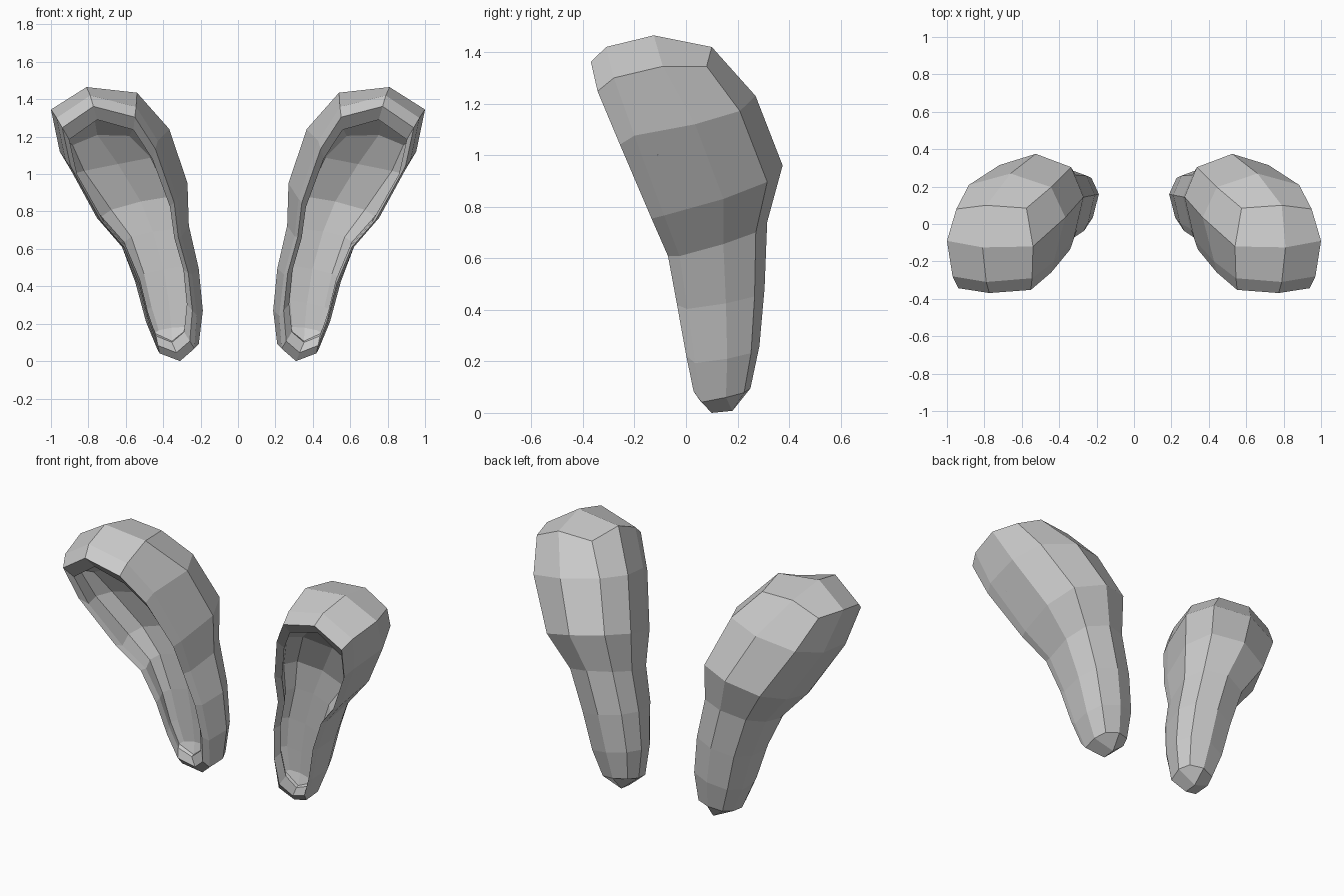
import bpy, bmesh
from mathutils import Vector

if "Cube" in bpy.data.objects:
    bpy.data.objects.remove(bpy.data.objects["Cube"])

# Unit arc around the back of the ear, inner-side rim to outer-side rim
ARC = [(-.79, -1), (-1, 0), (-.74, .69), (0, 1), (.76, .74), (1, 0), (.9, -1)]

# Sections up the ear: centre x, y, z, half width, half depth, sideways tilt, backward tilt
SECTIONS = [
    (.32, .155, .075, .11, .095, -.015, .02),
    (.34, .16, .24, .152, .125, -.03, .02),
    (.38, .155, .46, .17, .15, -.035, .025),
    (.45, .145, .69, .187, .17, -.035, .05),
    (.525, .145, .89, .255, .23, -.06, .07),
    (.66, .035, 1.18, .293, .235, -.06, .05),
]

# Crown arc in the same order, plus the two centre points (front, middle) of each end cap
CROWN = [(.545, -.29, 1.36), (.54, -.12, 1.435), (.575, .085, 1.41), (.79, .10, 1.42),
         (.95, .08, 1.345), (1.0, -.09, 1.345), (.97, -.28, 1.30)]
TOP_CAP = [(.79, -.31, 1.42), (.81, -.125, 1.465)]
BOTTOM_CAP = [(.31, .10, 0), (.31, .18, .008)]


def section(cx, cy, cz, w, d, a, b):
    return [(cx + u * w, cy + v * d, cz + a * u + b * v) for u, v in ARC]


def cap(bm, row, centre):
    f, m = [bm.verts.new(p) for p in centre]
    for quad in ((row[0], row[1], m, f), (row[1], row[2], row[3], m),
                 (m, row[3], row[4], row[5]), (f, m, row[5], row[6])):
        bm.faces.new(quad)
    return [f, m]


def bowl_point(p, front):
    # Narrower, shallower copy of a shell point, shifted to the outer side
    depth = (p.y - front.y) * (.2 + .2 * front.z)
    return Vector((front.x + (p.x - front.x) * .8 + .04 - .05 * p.z,
                   front.y - .01 + depth,
                   .1 + .835 * p.z - .3 * depth * p.z))


bm = bmesh.new()

# Outer shell, open at the front
rows = [[bm.verts.new(p) for p in pts] for pts in [section(*s) for s in SECTIONS] + [CROWN]]
for lo, hi in zip(rows, rows[1:]):
    for i in range(6):
        bm.faces.new((lo[i], lo[i + 1], hi[i + 1], hi[i]))
bottom = cap(bm, rows[0], BOTTOM_CAP)
top = cap(bm, rows[-1], TOP_CAP)

# Shallow inner bowl
outer_faces = list(bm.faces)
edge = [e for e in bm.edges if e.is_boundary]
groups = [list(r) for r in rows]
groups[0] += bottom
groups[-1] += top
inner = {}
for g in groups:
    front = (g[0].co + g[6].co) / 2
    for v in g:
        inner[v] = bm.verts.new(bowl_point(v.co, front))
for f in outer_faces:
    bm.faces.new([inner[v] for v in reversed(f.verts)])

# Raised rim joining shell and bowl
rim = {}
for v in {v for e in edge for v in e.verts}:
    rim[v] = bm.verts.new(v.co.lerp(inner[v].co, .45) + Vector((0, -.025 - .025 * v.co.z, 0)))
for e in edge:
    a, b = e.verts
    bm.faces.new((a, b, rim[b], rim[a]))
    bm.faces.new((rim[a], rim[b], inner[b], inner[a]))
bmesh.ops.recalc_face_normals(bm, faces=bm.faces)

# Pair of ears, mirrored across the centre
mesh = bpy.data.meshes.new("ears")
bm.to_mesh(mesh)
bm.free()
ears = bpy.data.objects.new("ears", mesh)
bpy.context.collection.objects.link(ears)
ears.modifiers.new("mirror", 'MIRROR').use_mirror_merge = False
